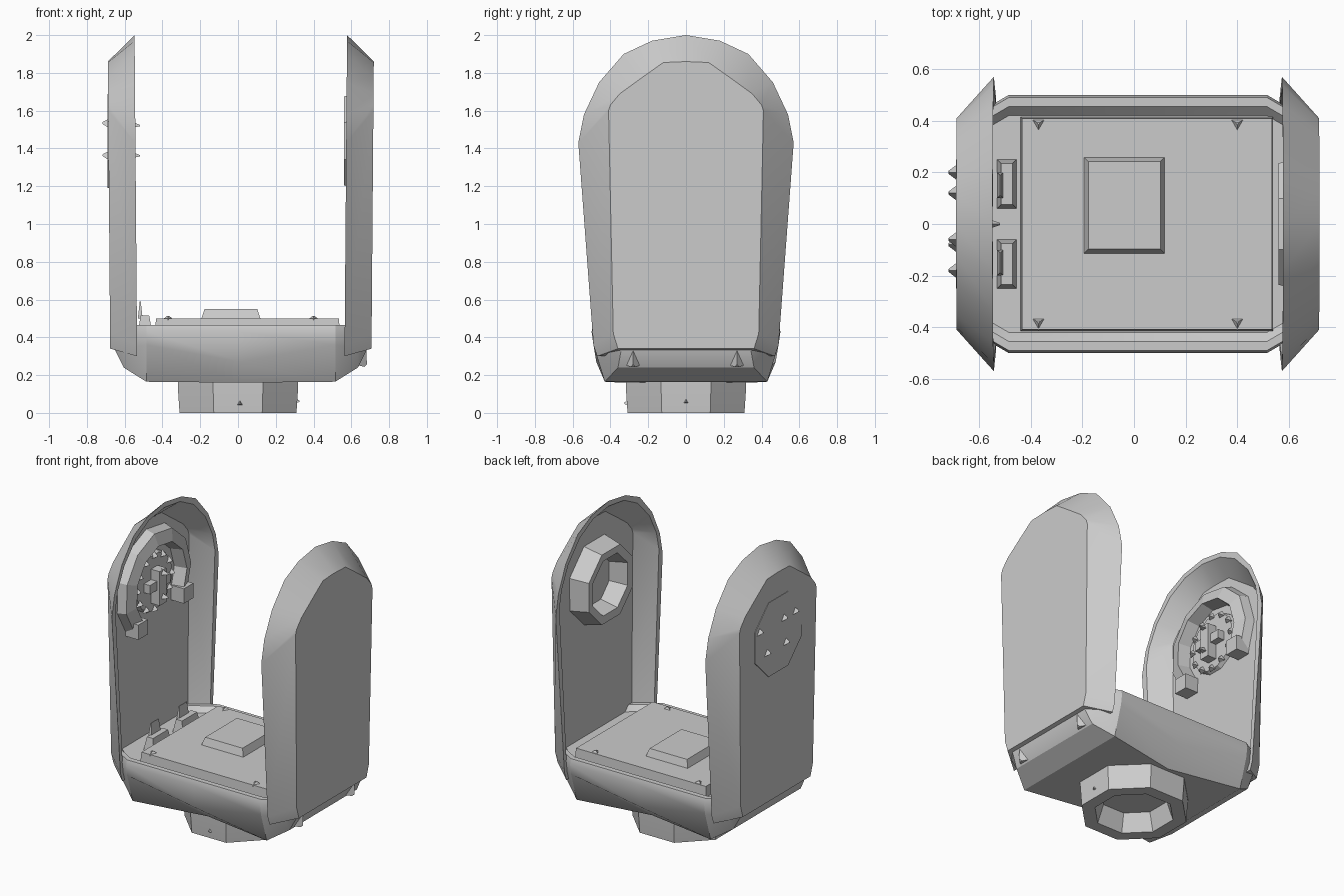
import bpy, bmesh
from math import sin, cos, pi, radians
from mathutils import Vector

if "Cube" in bpy.data.objects:
    bpy.data.objects.remove(bpy.data.objects["Cube"])

CX = 0.015      # middle of the fork in x
PIVOT = 1.44    # height of the tilt axis

grey = bpy.data.materials.new("plain grey")
grey.use_nodes = True
COLOUR = (0.6, 0.6, 0.6, 1)
grey.diffuse_color = COLOUR
grey.node_tree.nodes["Principled BSDF"].inputs["Base Color"].default_value = COLOUR


def finish(name, bm, smooth=True):
    bmesh.ops.recalc_face_normals(bm, faces=bm.faces)
    mesh = bpy.data.meshes.new(name)
    bm.to_mesh(mesh)
    bm.free()
    mesh.materials.append(grey)
    ob = bpy.data.objects.new(name, mesh)
    bpy.context.collection.objects.link(ob)
    if smooth:
        bpy.ops.object.select_all(action='DESELECT')
        ob.select_set(True)
        bpy.context.view_layer.objects.active = ob
        bpy.ops.object.shade_smooth_by_angle(angle=radians(28))
    return ob


def loft(name, rings, caps=True, smooth=True):
    """Skin equal closed rings; without caps the last joins the first."""
    bm = bmesh.new()
    vs = [[bm.verts.new(p) for p in ring] for ring in rings]
    n = len(vs[0])
    pairs = list(zip(vs, vs[1:]))
    if not caps:
        pairs.append((vs[-1], vs[0]))
    for a, b in pairs:
        for i in range(n):
            j = (i + 1) % n
            bm.faces.new((a[i], a[j], b[j], b[i]))
    if caps:
        bm.faces.new(vs[0])
        bm.faces.new(vs[-1])
    return finish(name, bm, smooth)


def box(name, lo, hi, inset=0.0):
    """Box between two corners, its top drawn in by inset."""
    def ring(z, d):
        a, b, c, e = lo[0] + d, hi[0] - d, lo[1] + d, hi[1] - d
        return [(a, c, z), (b, c, z), (b, e, z), (a, e, z)]
    return loft(name, [ring(lo[2], 0), ring(hi[2], inset)], smooth=False)


def screw(name, loc, direction, r=0.045, h=0.04):
    """Three-sided screw tip pointing along direction."""
    bm = bmesh.new()
    bmesh.ops.create_cone(bm, cap_ends=True, segments=3, radius1=r, radius2=r * 0.2, depth=h)
    ob = finish(name, bm, False)
    ob.rotation_euler = Vector(direction).to_track_quat('Z', 'Y').to_euler()
    ob.location = loc


def mirrored(half):
    """Close a half outline given from bottom to top."""
    return half + [(-y, z) for y, z in reversed(half) if y > 0]


# Arms: bevelled outer shells with a recessed inner side
rim = mirrored([(.47, .30), (.49, .36), (.57, 1.43), (.54, 1.58),
                (.46, 1.75), (.33, 1.90), (.18, 1.97), (0, 2.0)])
panel = mirrored([(.36, .34), (.385, .42), (.41, 1.60), (.40, 1.63),
                  (.35, 1.69), (.24, 1.77), (.12, 1.855), (0, 1.86)])
lip = [(y + (b - y) * .25, z + (c - z) * .25) for (y, z), (b, c) in zip(rim, panel)]


def arm_ring(side, u, outline):
    return [(CX + side * (u + .008 * (z - 2)), y, z) for y, z in outline]


for side, label in ((1, "left"), (-1, "right")):
    loft(label + "_arm", [arm_ring(side, .705, panel), arm_ring(side, .5625, rim),
                          arm_ring(side, .5625, lip), arm_ring(side, .672, panel)])

# Base: trough section swept across, its lower corners rounded up into the arms
sections = [(.675, .34, .35, .36, .38, .38), (.62, .36, .24, .42, .34, .43),
            (.50, .43, .165, .49, .36, .50)]
middle = [(0, .34, .16, .475, .27, .50)]
sweep = [(-s[0],) + s[1:] for s in sections] + middle + sections[::-1]
rings = []
for u, wb, zb, wm, zm, wt in sweep:
    half = [(wb, zb), (wm, zm), (wt, .43), (wt - .01, .465), (wt - .045, .465), (wt - .08, .43)]
    rings.append([(CX + u, y, z) for y, z in mirrored(half)])
loft("base", rings)

# Floor plate, raised pad and corner screws
box("floor_plate", (-.44, -.415, .42), (.54, .415, .50), .006)
box("raised_pad", (-.195, -.115, .495), (.12, .26, .55), .018)
for x in (-.37, .40):
    for y in (-.38, .39):
        screw("plate_screw", (x, y, .503), (0, 0, 1), .035, .02)

# Cable brackets beside the right arm
for s in (-1, 1):
    ys = sorted((s * .06, s * .25))
    box("bracket_foot", (-.53, ys[0], .43), (-.455, ys[1], .515), .015)
    box("bracket_tab", (-.53, s * .15 - .05, .5), (-.505, s * .15 + .05, .59), .01)


# Neck: hollow octagonal collar below the base
def octagon(r, z):
    return [(r * cos((i + .5) * pi / 4), r * sin((i + .5) * pi / 4), z) for i in range(8)]


loft("neck", [octagon(.345, .19), octagon(.345, .14), octagon(.335, 0),
              octagon(.25, 0), octagon(.21, .12)])
screw("neck_screw_front", (.01, -.31, .05), (0, -1, 0), .03, .03)
screw("neck_screw_side", (.31, 0, .06), (1, 0, 0), .025, .03)

# Screws on the lower corner of the left arm
for y in (-.28, .27):
    screw("corner_screw", (.655, y, .265), (1, 0, -.9), .065, .05)


# Pivot parts, drawn as circles in the plane of an arm
def disc(side, u, r, n=8):
    return [(CX + side * u, r * cos((i + .5) * 2 * pi / n), PIVOT + r * sin((i + .5) * 2 * pi / n))
            for i in range(n)]


loft("left_pivot_ring", [disc(1, .68, .29), disc(1, .545, .255),
                         disc(1, .55, .20), disc(1, .68, .165)], caps=False, smooth=False)

# Arched guard around the right pivot, with a block at each end
guard = []
for i in range(9):
    a = radians(225 - i * 32)
    guard.append([(CX - u, -r * -cos(a), PIVOT + r * sin(a))
                  for u, r in ((.68, .37), (.61, .35), (.585, .27), (.68, .25))])
loft("pivot_guard", guard, smooth=False)
for a in (radians(225), radians(-31)):
    y, z = .31 * cos(a), PIVOT + .31 * sin(a)
    box("guard_block", (-.66, y - .05, z - .05), (-.555, y + .05, z + .05))

# Toothed hub inside the guard
loft("pivot_hub", [disc(-1, .68, .21, 12), disc(-1, .64, .19, 12)], smooth=False)
for i in range(12):
    a = i * pi / 6
    screw("hub_tooth", (-.615, .18 * cos(a), PIVOT + .18 * sin(a)), (1, 0, 0), .03, .03)
box("hub_bar_upright", (-.64, -.035, PIVOT - .13), (-.56, .035, PIVOT + .1))
box("hub_bar_cross", (-.64, -.11, PIVOT - .03), (-.58, .11, PIVOT + .03))
for z in (-.08, .08):
    screw("hub_pin", (-.545, 0, PIVOT + z), (1, 0, 0), .025, .05)

# Cover and bolts on the outer side of the right arm
loft("pivot_cover", [disc(-1, .698, .27), disc(-1, .705, .27)], smooth=False)
for y, z in ((.2, .09), (.12, -.08), (-.06, .09), (-.08, -.08), (-.18, .09)):
    screw("cover_bolt", (-.70, y, PIVOT + z), (-1, 0, .2), .035, .035)
